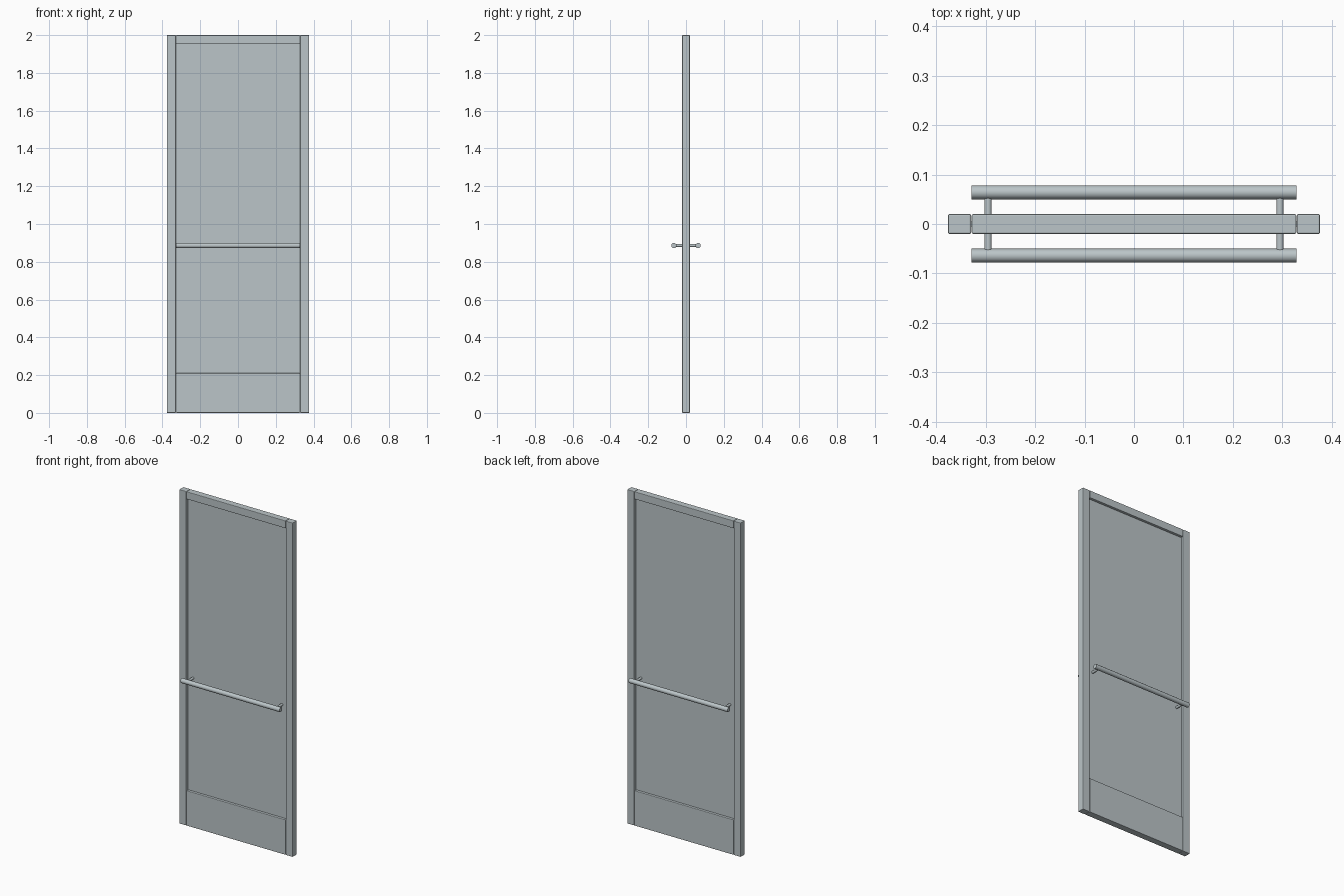
import bpy
from math import radians
from mathutils import Vector

cube = bpy.data.objects.get("Cube")
if cube:
    bpy.data.objects.remove(cube, do_unlink=True)

# Single colour for the whole door
metal = bpy.data.materials.new("pale_blue_grey")
metal.use_nodes = True
metal.diffuse_color = (0.50, 0.56, 0.58, 1)
metal.node_tree.nodes["Principled BSDF"].inputs["Base Color"].default_value = metal.diffuse_color


def box(name, low, high, bevel=0.0):
    low, high = Vector(low), Vector(high)
    bpy.ops.mesh.primitive_cube_add(size=1, location=(low + high) / 2)
    ob = bpy.context.object
    ob.name = name
    ob.scale = high - low
    bpy.ops.object.transform_apply(location=False, rotation=False, scale=True)
    ob.data.materials.append(metal)
    if bevel:
        mod = ob.modifiers.new("softened_edges", "BEVEL")
        mod.width = bevel
        mod.segments = 2
    return ob


def rod(name, start, end, radius, sides):
    start, end = Vector(start), Vector(end)
    axis = end - start
    bpy.ops.mesh.primitive_cylinder_add(
        vertices=sides, radius=radius, depth=axis.length,
        location=(start + end) / 2,
        rotation=axis.to_track_quat("Z", "Y").to_euler())
    ob = bpy.context.object
    ob.name = name
    ob.data.materials.append(metal)
    bpy.ops.object.shade_smooth_by_angle(angle=radians(40))
    return ob


HALF = 0.02        # half the frame thickness
INNER = 0.328      # inner edge of the stiles
BAR_Y, BAR_Z = 0.064, 0.886

# Frame: two full-height stiles with rails between them
box("left_stile", (INNER + 0.001, -HALF, 0), (0.376, HALF, 2), 0.003)
box("right_stile", (-0.376, -HALF, 0), (-INNER - 0.001, HALF, 2), 0.003)
box("top_rail", (-INNER, -HALF, 1.955), (INNER, HALF, 2), 0.003)
box("bottom_rail", (-INNER, -HALF, 0), (INNER, HALF, 0.21), 0.003)

# Recessed pane held in the frame
box("pane", (-INNER - 0.005, -0.005, 0.2), (INNER + 0.005, 0.005, 1.96))

# Push bars on both faces, each on two posts
for face, y in (("front", -BAR_Y), ("back", BAR_Y)):
    rod(face + "_push_bar", (-INNER, y, BAR_Z), (INNER, y, BAR_Z), 0.014, 12)
    for side, x in (("left", 0.295), ("right", -0.295)):
        rod(f"{face}_{side}_post", (x, 0, BAR_Z), (x, y, BAR_Z), 0.0075, 12)
